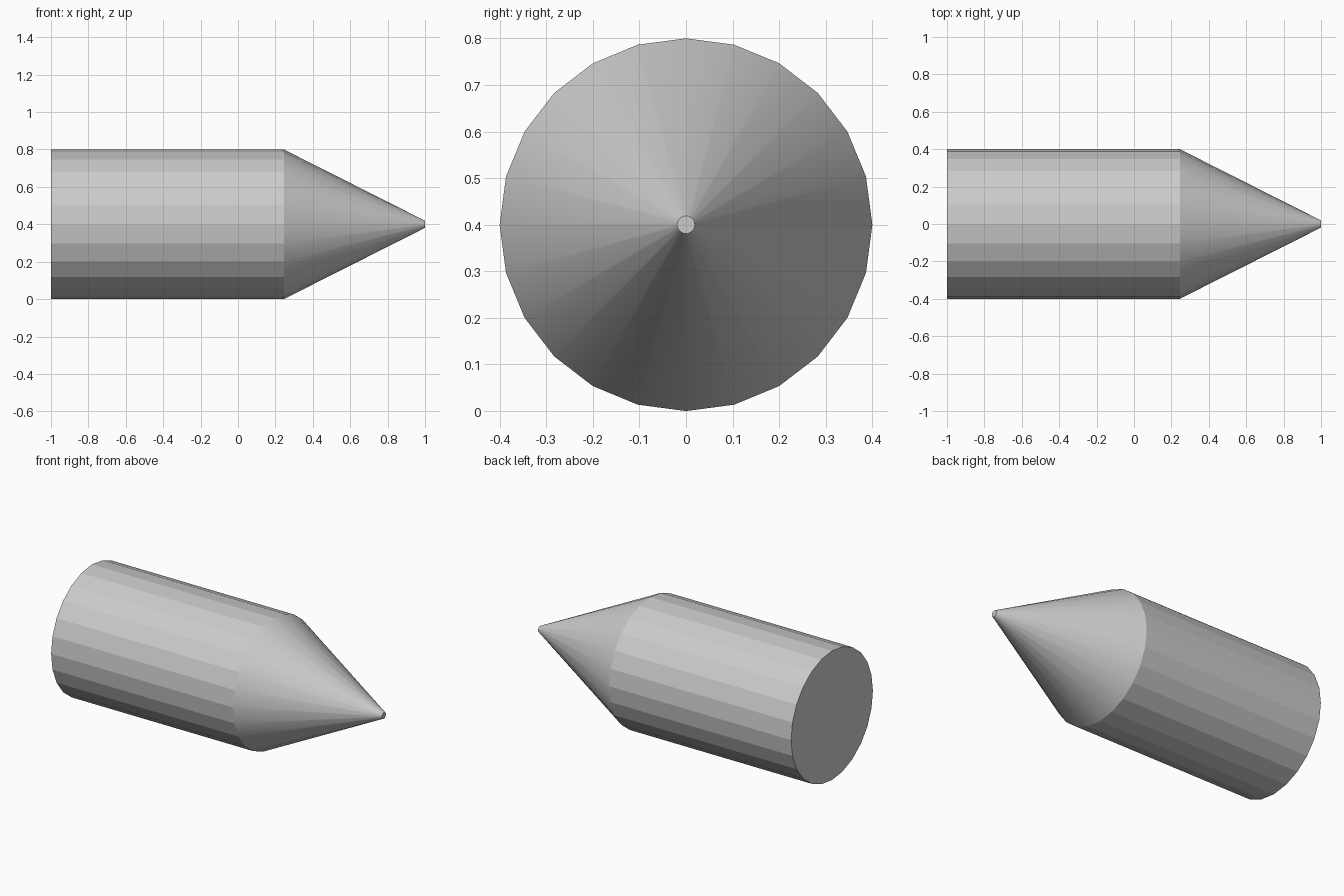
import bpy
import bmesh
from math import pi
from mathutils import Matrix, Vector

if "Cube" in bpy.data.objects:
    bpy.data.objects.remove(bpy.data.objects["Cube"])

SIDES = 24
AXIS_Z = 0.4


def round_part(name, x0, x1, r0, r1, smooth):
    """Capped cone or cylinder lying along x, from x0 to x1."""
    bm = bmesh.new()
    place = Matrix.Translation(Vector(((x0 + x1) / 2, 0, AXIS_Z))) @ Matrix.Rotation(pi / 2, 4, 'Y')
    bmesh.ops.create_cone(bm, cap_ends=True, cap_tris=False, segments=SIDES,
                          radius1=r0, radius2=r1, depth=x1 - x0, matrix=place)
    # Only the side quads are smooth; the end caps stay flat
    for face in bm.faces:
        face.smooth = smooth and len(face.verts) == 4
    mesh = bpy.data.meshes.new(name)
    bm.to_mesh(mesh)
    bm.free()
    obj = bpy.data.objects.new(name, mesh)
    bpy.context.collection.objects.link(obj)
    return obj


# Flat-faceted cylinder body
round_part("body", -1.0, 0.245, 0.4, 0.4, smooth=False)

# Smooth tapered nose with a small blunt tip
round_part("nose_cone", 0.245, 1.0, 0.4, 0.019, smooth=True)
